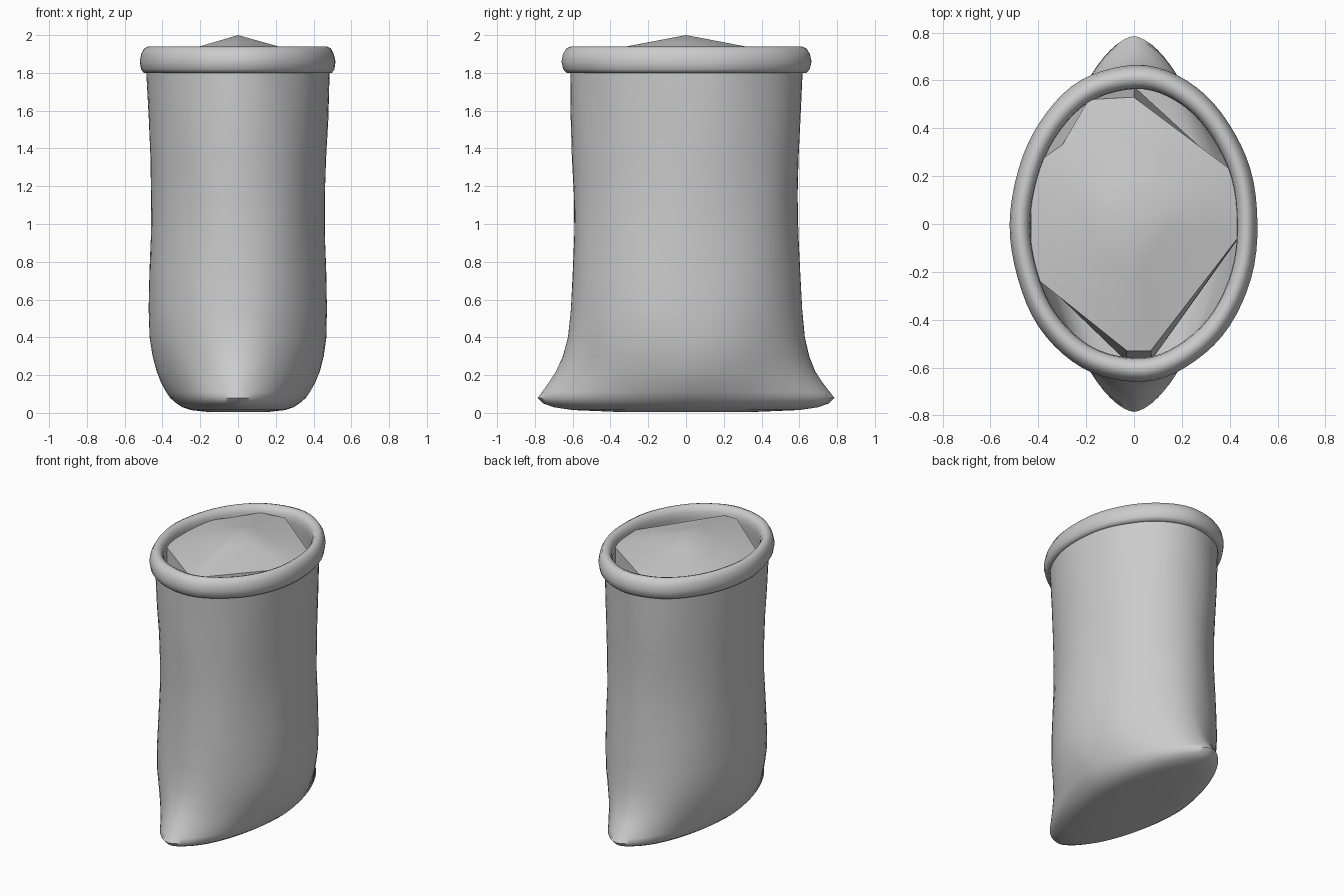
import bpy, bmesh
from math import sin, cos, pi, copysign

if "Cube" in bpy.data.objects:
    bpy.data.objects.remove(bpy.data.objects["Cube"])

SEG = 72


def ring_points(z, a, b, n, wobble):
    """Superellipse ring: a = half width, b = half depth, n = 2 ellipse, lower is pointier."""
    pts = []
    for i in range(SEG):
        t = 2 * pi * i / SEG
        c, s = cos(t), sin(t)
        w = 1 + wobble * (sin(3 * t + 5 * z) + 0.7 * sin(7 * t - 4 * z) + 0.5 * sin(11 * t + 9 * z))
        x = copysign(abs(c) ** (2 / n), c) * a * w
        y = copysign(abs(s) ** (2 / n), s) * b * w
        pts.append((x, y, z))
    return pts


def finish(name, bm, angle):
    bmesh.ops.recalc_face_normals(bm, faces=bm.faces)
    me = bpy.data.meshes.new(name)
    bm.to_mesh(me)
    bm.free()
    ob = bpy.data.objects.new(name, me)
    bpy.context.collection.objects.link(ob)
    bpy.ops.object.select_all(action='DESELECT')
    ob.select_set(True)
    bpy.context.view_layer.objects.active = ob
    bpy.ops.object.shade_smooth_by_angle(angle=angle)
    return ob


def loft(name, rings, cap_start):
    bm = bmesh.new()
    loops = [[bm.verts.new(p) for p in ring_points(*r)] for r in rings]
    for lo, hi in zip(loops, loops[1:]):
        for i in range(SEG):
            j = (i + 1) % SEG
            bm.faces.new((lo[i], lo[j], hi[j], hi[i]))
    if cap_start:
        bm.faces.new(loops[0])
    return finish(name, bm, 1.2)


# Sack: flat base with two pinched corners, soft wall, rolled rim, inner wall
W = 0.004
sack_rings = [
    (0.005, 0.16, 0.36, 1.9, 0), (0.015, 0.25, 0.60, 1.8, 0),
    (0.03, 0.295, 0.70, 1.75, 0), (0.05, 0.325, 0.755, 1.7, 0),
    (0.08, 0.36, 0.785, 1.65, 0), (0.11, 0.38, 0.762, 1.65, 0),
    (0.16, 0.408, 0.725, 1.68, 0.002), (0.22, 0.432, 0.686, 1.74, W),
    (0.30, 0.453, 0.652, 1.84, W), (0.40, 0.468, 0.627, 1.95, W),
    (0.55, 0.472, 0.612, 2, W), (0.75, 0.468, 0.602, 2, W),
    (0.95, 0.46, 0.593, 2, W), (1.15, 0.46, 0.592, 2, W),
    (1.35, 0.465, 0.60, 2, W), (1.55, 0.475, 0.608, 2, W),
    (1.72, 0.482, 0.612, 2, W), (1.80, 0.485, 0.615, 2, W),
    (1.80, 0.498, 0.635, 2, W), (1.82, 0.512, 0.653, 2, W),
    (1.86, 0.518, 0.662, 2, W), (1.90, 0.510, 0.654, 2, W),
    (1.93, 0.494, 0.635, 2, W), (1.94, 0.474, 0.61, 2, W),
    (1.93, 0.45, 0.582, 2, W), (1.90, 0.435, 0.566, 2, W),
    (1.86, 0.432, 0.562, 2, W), (1.80, 0.44, 0.57, 2, W),
    (1.65, 0.455, 0.58, 2, W),
]
loft("sack", sack_rings, True)

# Contents: low diamond-shaped heap with steep sides running to the inner wall
outline = [(0.44, 0.20), (0.44, -0.05), (0.07, -0.53), (-0.03, -0.53), (-0.43, -0.21),
           (-0.43, 0.24), (-0.30, 0.33), (-0.19, 0.52), (0.0, 0.53)]
bm = bmesh.new()
peak = bm.verts.new((0, 0, 2.0))


def heap_z(x, y):
    return 2.0 - ((0.28 * x) ** 2 + (0.19 * y) ** 2) ** 0.5


rows = []
for f in (0.35, 0.7, 1.0):
    rows.append([bm.verts.new((x * f, y * f, heap_z(x * f, y * f))) for x, y in outline])
skirt = []
for x, y in outline:
    k = 1 / ((x / 0.445) ** 2 + (y / 0.575) ** 2) ** 0.5
    skirt.append(bm.verts.new((x * k, y * k, 1.70)))
rows.append(skirt)
n = len(outline)
for i in range(n):
    j = (i + 1) % n
    bm.faces.new((peak, rows[0][i], rows[0][j]))
    for lo, hi in zip(rows, rows[1:]):
        bm.faces.new((lo[i], lo[j], hi[j], hi[i]))
finish("contents", bm, 0.6)
